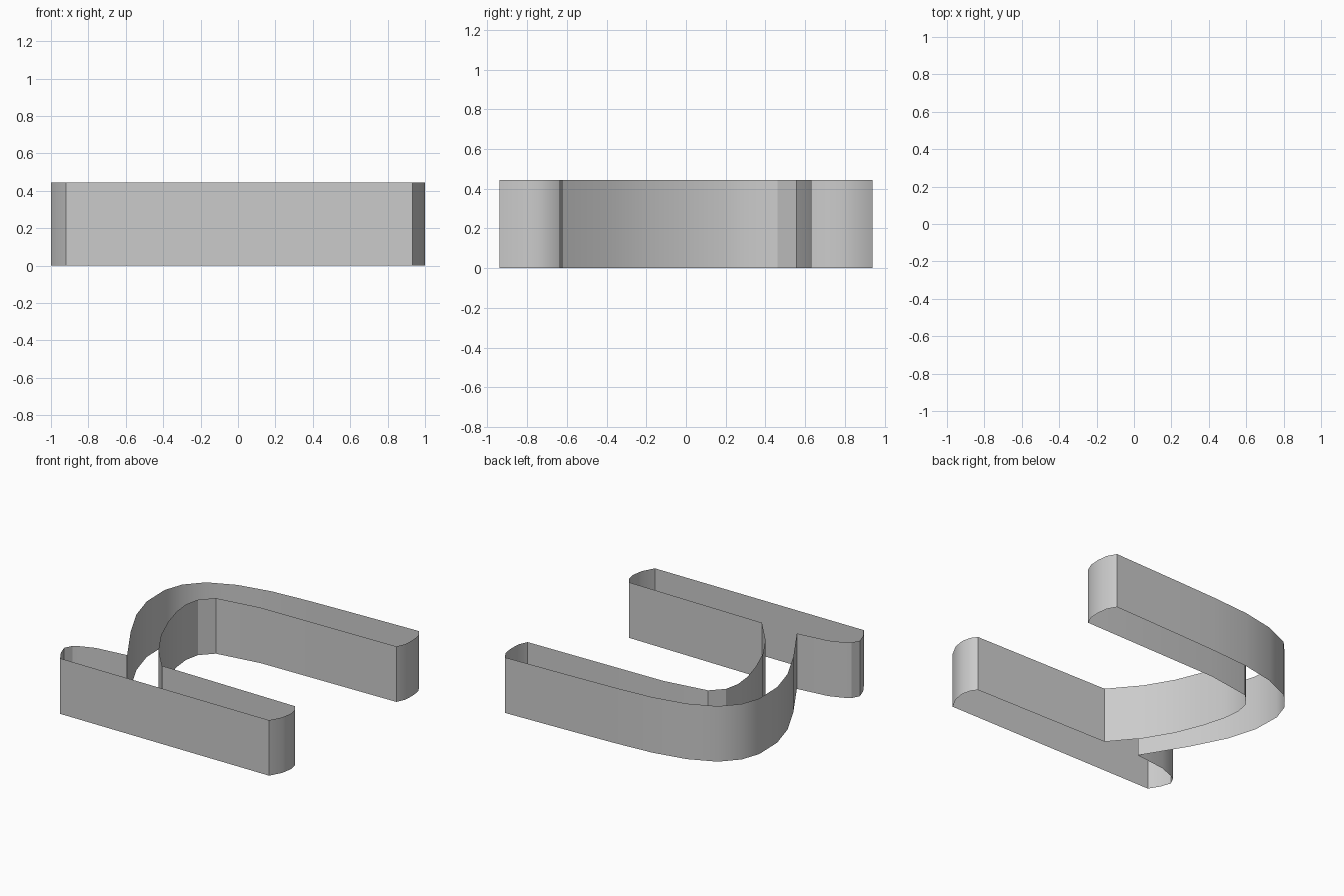
import bpy, bmesh

if "Cube" in bpy.data.objects:
    bpy.data.objects.remove(bpy.data.objects["Cube"])

HEIGHT = 0.445

# Outline of the hooked shape seen from above, counter-clockwise
front_bar = [(-0.92, -0.94), (0.934, -0.94)]
bar_right_end = [(0.985, -0.845), (1.0, -0.755), (0.983, -0.68), (0.95, -0.635)]
arch_inside = [(-0.24, -0.62), (-0.425, -0.40), (-0.55, -0.19), (-0.635, 0.02),
               (-0.687, 0.20), (-0.703, 0.345), (-0.678, 0.462), (-0.587, 0.557),
               (-0.23, 0.61)]
leg_end = [(0.965, 0.63), (0.995, 0.70), (1.0, 0.785), (0.99, 0.87), (0.95, 0.94)]
arch_outside = [(0.38, 0.922), (0.0, 0.908), (-0.32, 0.886), (-0.59, 0.833),
                (-0.80, 0.74), (-0.92, 0.61), (-0.972, 0.46), (-0.966, 0.225),
                (-0.90, 0.0), (-0.76, -0.275), (-0.553, -0.615)]
bar_left_end = [(-0.81, -0.645), (-0.92, -0.686), (-0.97, -0.715),
                (-1.0, -0.775), (-0.97, -0.86)]
outline = front_bar + bar_right_end + arch_inside + leg_end + arch_outside + bar_left_end

# Upright wall following the outline, open at top and bottom
bm = bmesh.new()
low = [bm.verts.new((x, y, 0)) for x, y in outline]
high = [bm.verts.new((x, y, HEIGHT)) for x, y in outline]
n = len(outline)
for i in range(n):
    j = (i + 1) % n
    bm.faces.new((low[i], low[j], high[j], high[i]))
mesh = bpy.data.meshes.new("outline_wall")
bm.to_mesh(mesh)
bm.free()
wall = bpy.data.objects.new("outline_wall", mesh)
bpy.context.collection.objects.link(wall)

# Smooth curves, sharp corners
bpy.context.view_layer.objects.active = wall
wall.select_set(True)
bpy.ops.object.shade_smooth_by_angle(angle=0.52)
